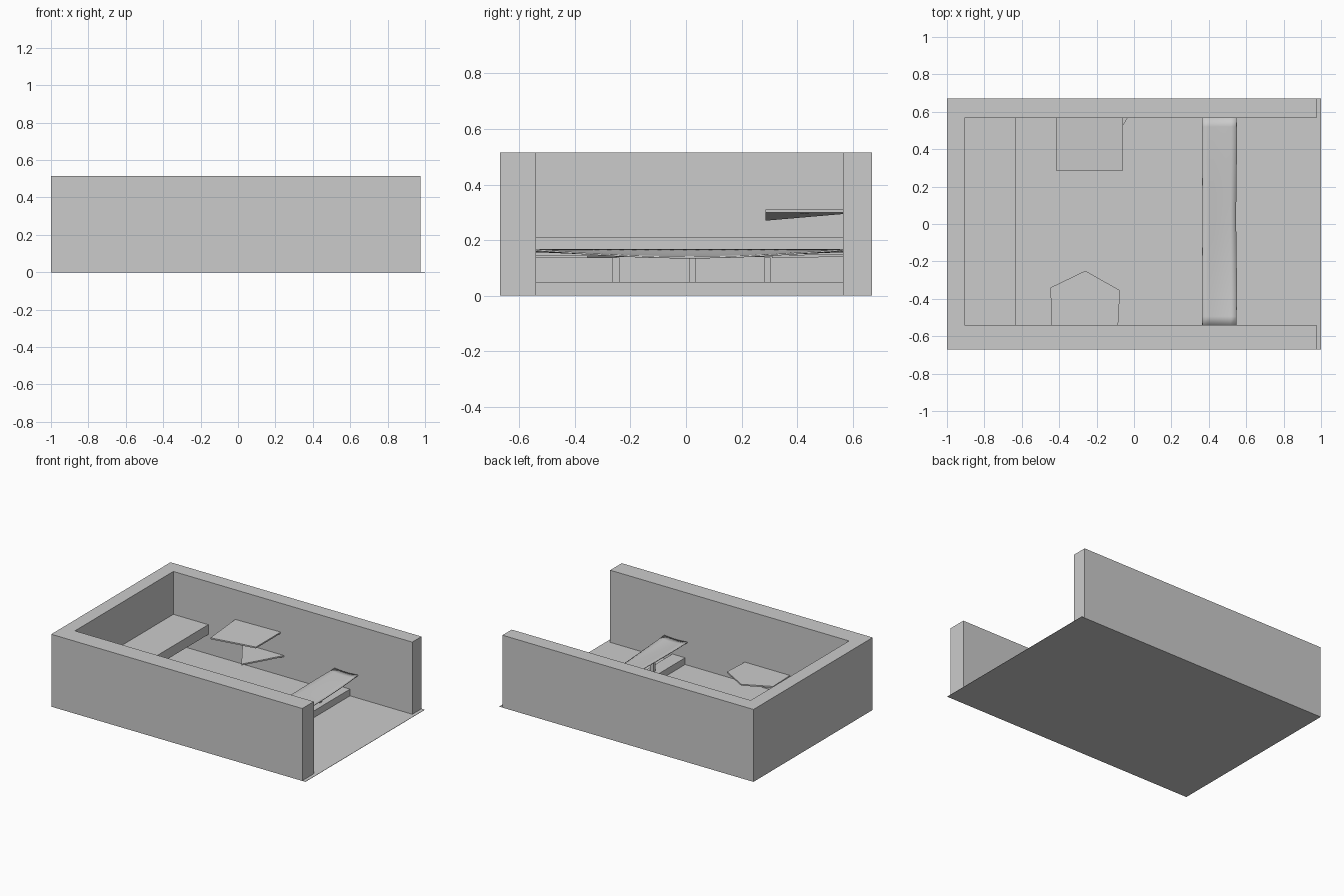
import bpy, bmesh, math

if "Cube" in bpy.data.objects:
    bpy.data.objects.remove(bpy.data.objects["Cube"])


def make_object(name, bm):
    bmesh.ops.recalc_face_normals(bm, faces=bm.faces)
    mesh = bpy.data.meshes.new(name)
    bm.to_mesh(mesh)
    bm.free()
    ob = bpy.data.objects.new(name, mesh)
    bpy.context.collection.objects.link(ob)
    return ob


def slab(name, outline, thickness):
    """Extrude a 3D top outline straight down."""
    bm = bmesh.new()
    top = [bm.verts.new(p) for p in outline]
    low = [bm.verts.new((x, y, z - thickness)) for x, y, z in outline]
    bm.faces.new(top)
    bm.faces.new(low[::-1])
    n = len(top)
    for i in range(n):
        j = (i + 1) % n
        bm.faces.new((top[i], low[i], low[j], top[j]))
    return make_object(name, bm)


def box(name, x0, x1, y0, y1, z0, z1):
    pts = [(x0, y0, z1), (x1, y0, z1), (x1, y1, z1), (x0, y1, z1)]
    return slab(name, pts, z1 - z0)


Y0, Y1 = -0.54, 0.566  # inner faces of the long walls

# floor sheet
box("floor", -1, 1, -0.67, 0.67, 0, 0.002)

# U-shaped wall, open on the right
H = 0.515
wall = [(-1, -0.67), (0.975, -0.67), (0.975, Y0), (-0.905, Y0),
        (-0.905, Y1), (0.975, Y1), (0.975, 0.67), (-1, 0.67)]
slab("u_wall", [(x, y, H) for x, y in wall], H)

# raised bench at the closed end
box("end_bench", -0.905, -0.63, Y0, Y1, 0.14, 0.21)

# pentagonal ledge on the front wall
ledge = [(-0.44, Y0), (-0.085, Y0), (-0.075, -0.355), (-0.26, -0.25), (-0.447, -0.34)]
slab("front_ledge", [(x, y, 0.145) for x, y in ledge], 0.01)

# tilted upper shelf and triangular lower shelf on the back wall
slab("upper_shelf", [(-0.418, 0.287, 0.28), (-0.06, 0.287, 0.31),
                     (-0.06, Y1, 0.31), (-0.418, Y1, 0.304)], 0.01)
slab("lower_shelf", [(-0.035, Y1, 0.15), (-0.36, Y1, 0.15), (-0.19, 0.31, 0.145)], 0.01)

# low beam with three posts carrying the sagging sheet
box("beam", 0.385, 0.485, Y0, Y1, 0, 0.05)
for i, y in enumerate((-0.252, 0.024, 0.292)):
    box(f"post_{i + 1}", 0.425, 0.45, y - 0.012, y + 0.012, 0.05, 0.137)

# sagging sheet: inner edge nearly level, outer edge dips in the middle
bm = bmesh.new()
NX, NY = 6, 24
grid = []
for j in range(NY + 1):
    t = j / NY
    y = Y0 + (Y1 - Y0) * t
    row = []
    for i in range(NX + 1):
        s = i / NX
        x = 0.365 + 0.183 * s + 0.004 * math.sin(9 * t) * (s - 0.5)
        z = 0.165 - 0.028 * s ** 1.3 * math.sin(math.pi * t)
        z -= 0.006 * math.sin(math.pi * s)
        row.append(bm.verts.new((x, y, z)))
    grid.append(row)
for j in range(NY):
    for i in range(NX):
        bm.faces.new((grid[j][i], grid[j][i + 1], grid[j + 1][i + 1], grid[j + 1][i]))
sheet = make_object("sagging_sheet", bm)
mod = sheet.modifiers.new("thickness", 'SOLIDIFY')
mod.thickness = 0.006
mod.offset = 0
bpy.context.view_layer.objects.active = sheet
sheet.select_set(True)
bpy.ops.object.shade_smooth_by_angle()
